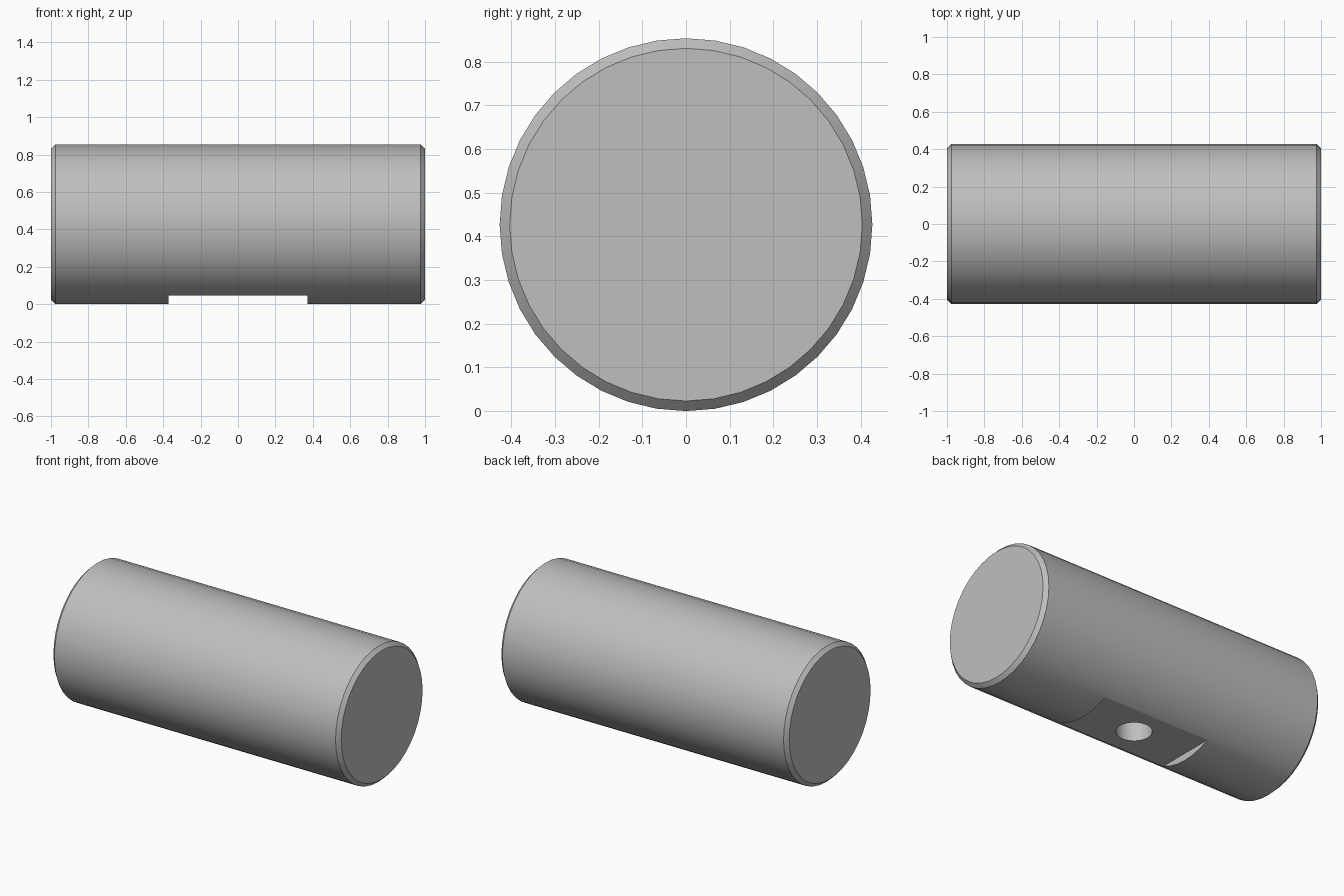
import bpy
import math

cube = bpy.data.objects.get("Cube")
if cube:
    bpy.data.objects.remove(cube, do_unlink=True)

LENGTH = 2.0
RADIUS = 0.427
CHAMFER = 0.023
FLAT_Z = 0.045
FLAT_LENGTH = 0.745
HOLE_RADIUS = 0.102
HOLE_DEPTH = 0.4

steel = bpy.data.materials.new("steel_grey")
steel.use_nodes = True
grey = (0.52, 0.52, 0.52, 1)
steel.diffuse_color = grey
steel.node_tree.nodes["Principled BSDF"].inputs["Base Color"].default_value = grey


def apply_modifier(obj, mod):
    bpy.ops.object.select_all(action="DESELECT")
    obj.select_set(True)
    bpy.context.view_layer.objects.active = obj
    bpy.ops.object.modifier_apply(modifier=mod.name)


def cut(obj, cutter):
    """Subtract the cutter from the object, then discard the cutter."""
    cutter.hide_render = True
    mod = obj.modifiers.new("cut", "BOOLEAN")
    mod.operation = "DIFFERENCE"
    mod.solver = "EXACT"
    mod.object = cutter
    apply_modifier(obj, mod)
    bpy.data.objects.remove(cutter, do_unlink=True)


# Round bar lying along x
bpy.ops.mesh.primitive_cylinder_add(vertices=40, radius=RADIUS, depth=LENGTH,
                                    location=(0, 0, RADIUS),
                                    rotation=(0, math.pi / 2, 0))
pin = bpy.context.object
pin.name = "pin_body"
pin.data.materials.append(steel)
bpy.ops.object.transform_apply(location=True, rotation=True, scale=True)

# Chamfer on both end rims
bevel = pin.modifiers.new("chamfer", "BEVEL")
bevel.width = CHAMFER
bevel.segments = 1
bevel.limit_method = "ANGLE"
bevel.angle_limit = math.radians(40)
apply_modifier(pin, bevel)

# Flat seat milled across the underside
bpy.ops.mesh.primitive_cube_add(size=1, location=(0, 0, FLAT_Z - 0.5))
seat_cutter = bpy.context.object
seat_cutter.name = "seat_cutter"
seat_cutter.scale.x = FLAT_LENGTH
bpy.context.view_layer.update()
cut(pin, seat_cutter)

# Blind hole drilled up from the middle of the flat
bpy.ops.mesh.primitive_cylinder_add(vertices=32, radius=HOLE_RADIUS,
                                    depth=HOLE_DEPTH * 2,
                                    location=(0, 0, FLAT_Z))
hole_cutter = bpy.context.object
hole_cutter.name = "hole_cutter"
cut(pin, hole_cutter)

# Smooth walls, crisp chamfers and flat edges
bpy.ops.object.select_all(action="DESELECT")
pin.select_set(True)
bpy.context.view_layer.objects.active = pin
bpy.ops.object.shade_smooth_by_angle(angle=math.radians(15))
